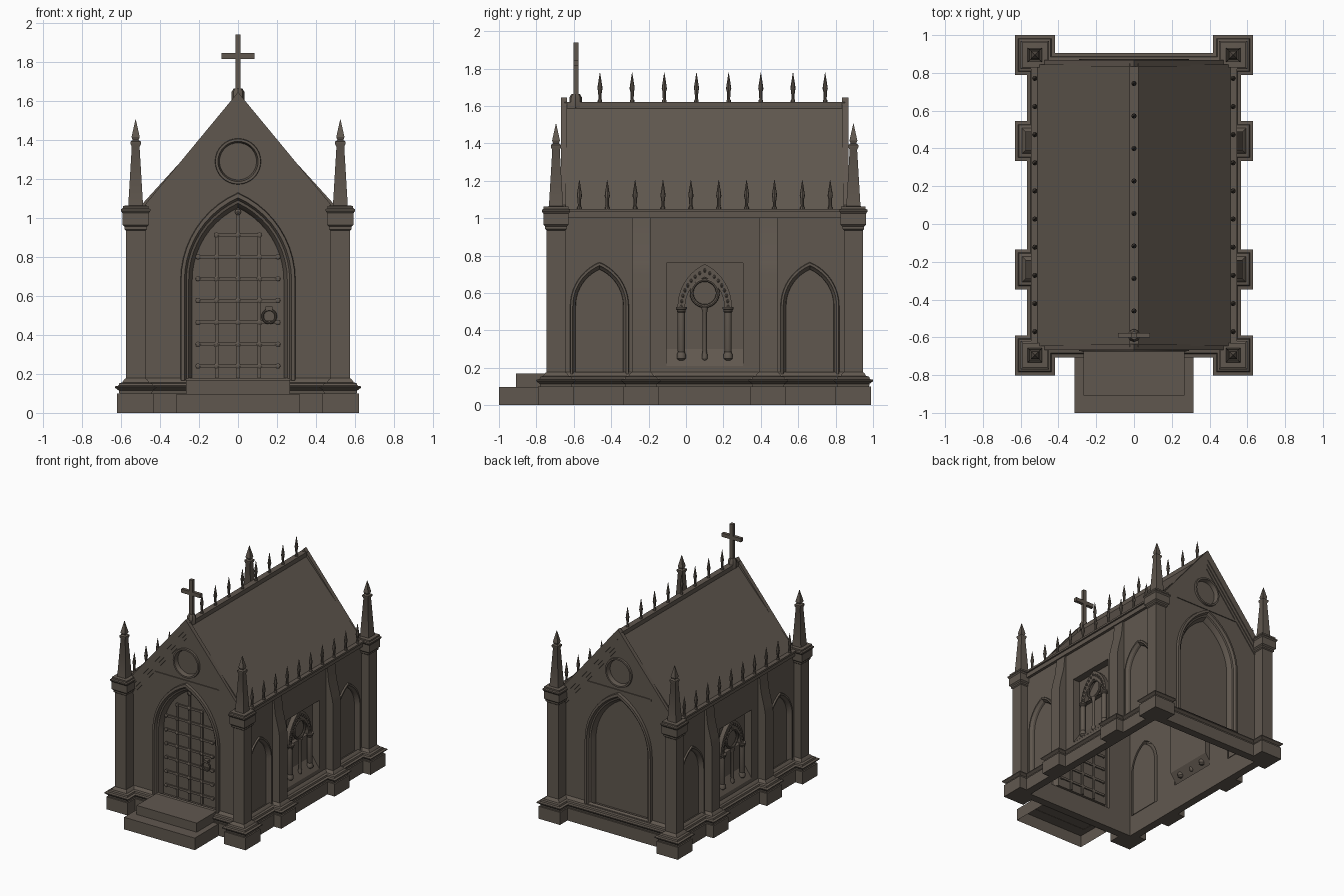
import bpy, math
from mathutils import Matrix, Vector

if "Cube" in bpy.data.objects:
    bpy.data.objects.remove(bpy.data.objects["Cube"])

stone = bpy.data.materials.new("dark_stone")
stone.diffuse_color = (0.118, 0.097, 0.078, 1)
stone.use_nodes = True
stone.node_tree.nodes["Principled BSDF"].inputs["Base Color"].default_value = stone.diffuse_color
I = Matrix.Identity(4)
CY = 0.1                                   # centre of the building in y
MID = Matrix.Translation((0, CY, 0))


def frame(deg):
    """Wall frame: u along the wall, v up, w outwards from the building centre."""
    return MID @ Matrix.Rotation(math.radians(deg), 4, 'Z') @ Matrix.Rotation(math.pi / 2, 4, 'X')


def add(name, me):
    ob = bpy.data.objects.new(name, me)
    bpy.context.collection.objects.link(ob)
    me.materials.clear()
    me.materials.append(stone)
    return ob


def loft(name, M, rings, closed=True, bottom=False, top=False):
    n = len(rings[0])
    verts = [M @ Vector(p) for r in rings for p in r]
    faces = []
    for k in range(len(rings) - 1):
        for i in range(n if closed else n - 1):
            j = (i + 1) % n
            faces.append((k * n + i, k * n + j, k * n + n + j, k * n + n + i))
    if bottom:
        faces.append(tuple(reversed(range(n))))
    if top:
        faces.append(tuple(range(len(verts) - n, len(verts))))
    me = bpy.data.meshes.new(name)
    me.from_pydata(verts, [], faces)
    return add(name, me)


def rect(x0, x1, y0, y1, z):
    return [(x0, y0, z), (x1, y0, z), (x1, y1, z), (x0, y1, z)]


def circle(r, z, n, cx=0, cy=0):
    return [(cx + r * math.cos(2 * math.pi * i / n), cy + r * math.sin(2 * math.pi * i / n), z)
            for i in range(n)]


def arch(h, base, spring, apex, w=0, n=10):
    """Pointed arch, from right foot over the apex to left foot."""
    H = apex - spring
    R = (h * h + H * H) / (2 * h)
    end = math.asin(min(1, H / R))
    right = [(h, base, w)] + [(h - R + R * math.cos(end * i / n), spring + R * math.sin(end * i / n), w)
                              for i in range(n)]
    return right + [(0, apex, w)] + [(-x, y, z) for x, y, z in reversed(right)]


def move(ring, du):
    return [(x + du, y, z) for x, y, z in ring]


def offset(poly, d, z):
    """Grow a right-angled anticlockwise outline by d."""
    out = []
    for i, (x, y) in enumerate(poly):
        a, b = poly[i - 1], poly[(i + 1) % len(poly)]
        n1 = Vector((y - a[1], a[0] - x)).normalized()
        n2 = Vector((b[1] - y, x - b[0])).normalized()
        out.append((x + d * (n1.x + n2.x), y + d * (n1.y + n2.y), z))
    return out


def box(name, M, x0, x1, y0, y1, z0, z1, bottom=True):
    return loft(name, M, [rect(x0, x1, y0, y1, z0), rect(x0, x1, y0, y1, z1)], True, bottom, True)


def turned(name, pos, profile, n=8):
    return loft(name, Matrix.Translation(pos), [circle(r, z, n) for r, z in profile], True, True, True)


def from_curve(name, M, loops, extrude=0, bevel=0):
    cu = bpy.data.curves.new(name, 'CURVE')
    cu.dimensions = '3D' if bevel else '2D'
    if not bevel:
        cu.fill_mode = 'BOTH'
    cu.extrude, cu.bevel_depth, cu.bevel_resolution = extrude, bevel, 2
    for loop in loops:
        s = cu.splines.new('POLY')
        s.points.add(len(loop) - 1)
        for p, q in zip(s.points, loop):
            p.co = (q[0], q[1], 0, 1)
        s.use_cyclic_u = True
    tmp = bpy.data.objects.new("tmp", cu)
    bpy.context.collection.objects.link(tmp)
    dg = bpy.context.evaluated_depsgraph_get()
    me = bpy.data.meshes.new_from_object(tmp.evaluated_get(dg))
    bpy.data.objects.remove(tmp)
    me.transform(M)
    me.name = name
    return add(name, me)


def plate(name, M, loops, w0, w1):
    return from_curve(name, M @ Matrix.Translation((0, 0, (w0 + w1) / 2)), loops, extrude=(w1 - w0) / 2)


def hoop(name, M, u, v, w, r, thick):
    return from_curve(name, M @ Matrix.Translation((u, v, w)), [circle(r, 0, 24)], bevel=thick)


def arch_moulding(name, M, u, h, base, spring, apex, w, steps):
    """Stepped moulding and sill round a pointed recess, closed by a panel."""
    rings = [move(arch(h - d, base, spring, apex - 1.3 * d, w + dw), u) for d, dw in steps]
    loft(name + "_moulding", M, rings)
    loft(name + "_panel", M, [rings[-1]], top=True)


def chevron(a, b, x, s=1.21):
    return [(0, a), (-x, a - s * x), (-x, b - s * x), (0, b), (x, b - s * x), (x, a - s * x)]


# plinth: one moulded band following walls, buttresses and corner piers
q = [(.51, .29), (.575, .29), (.575, .39), (.51, .39), (.51, .745), (.575, .745),
     (.575, .845), (.475, .845), (.475, .75)]
half = q + [(-x, y) for x, y in reversed(q)]
outline = half + [(-x, -y) for x, y in half]
BASE = [(.045, 0), (.045, .1), (.034, .1), (.036, .114), (.056, .129), (.056, .136), (.038, .14),
        (.034, .152), (.018, .157), (.01, .17), (0, .178)]
loft("plinth", MID, [offset(outline, d, z) for d, z in BASE])
plate("plinth_underside", MID, [offset(outline, .045, 0), rect(-.49, .49, -.73, .73, 0)], 0, .002)

# corner piers with capitals and pinnacles
PIER = [(.05, .17), (.05, .935), (.058, .942), (.058, .955), (.068, .965), (.068, 1.025), (.075, 1.035),
        (.075, 1.045), (.066, 1.05), (.066, 1.062), (.038, 1.064), (.02, 1.365), (.027, 1.38),
        (.027, 1.392), (.015, 1.4), (.021, 1.415), (.001, 1.505)]
for sx in (-1, 1):
    for sy in (-1, 1):
        loft("corner_pier", Matrix.Translation((sx * .525, CY + sy * .795, 0)),
             [rect(-h, h, -h, h, z) for h, z in PIER], top=True)

# front and back ends
for deg, side in ((0, "front"), (180, "back")):
    M = frame(deg)
    wall = [(-.5, 0), (.5, 0), (.5, 1.02), (0, 1.61), (-.5, 1.02)]
    plate(side + "_wall", M, [wall, arch(.285, .165, .68, 1.117), circle(.107, 0, 32, 0, 1.29)], .73, .75)
    arch_moulding(side + "_arch", M, 0, .295, .165, .68, 1.13, .75,
                  [(0, 0), (.003, .022), (.02, .024), (.03, .004), (.042, 0), (.058, -.03), (.06, -.04)])
    plate(side + "_gable_coping", M, [chevron(1.645, 1.565, .475)], .735, .768)
    plate(side + "_gable_inner_band", M, [chevron(1.57, 1.525, .475)], .735, .762)
    plate(side + "_gable_lower_band", M, [chevron(1.53, 1.49, .475)], .735, .756)
    box(side + "_gable_string", M, -.29, .29, 1.135, 1.15, .74, .757)
    loft(side + "_medallion", M, [circle(r, w, 32, 0, 1.29) for r, w in
         ((.118, .75), (.116, .765), (.103, .765), (.098, .745), (.095, .73))], top=True)

# door grille, bosses and ring handle
M = frame(0)
for u, top in ((-.11, .92), (0, 1.03), (.11, .92)):
    box("door_upright", M, u - .009, u + .009, .17, top, .7, .722)
for k in range(7):
    v = .24 + k * .112
    reach = .12 if k == 6 else .215
    box("door_crossbar", M, -reach, reach, v - .009, v + .009, .7, .72)
    for u in (-.205, -.11, 0, .11, .205):
        if abs(u) < reach:
            loft("door_boss", M, [circle(r, w, 8, u, v) for r, w in
                 ((.014, .705), (.014, .725), (.007, .73))], top=True)
loft("door_finial", M, [circle(r, w, 8, 0, 1.03) for r, w in
     ((.016, .705), (.016, .722), (.006, .73))], top=True)
hoop("door_handle", M, .16, .495, .735, .034, .006)
box("door_handle_mount", M, .142, .178, .525, .545, .7, .745)

# long sides
for deg, side in ((90, "right"), (270, "left")):
    M = frame(deg)
    loops = [rect(-.75, .75, 0, 1.04, 0), rect(-.205, .205, .21, .76, 0)]
    loops += [move(arch(.15, .165, .53, .756), u) for u in (-.5625, .5625)]
    plate(side + "_wall", M, loops, .49, .51)
    for u in (-.5625, .5625):
        arch_moulding(side + "_blind_arch", M, u, .157, .165, .53, .765, .51,
                      [(0, 0), (.003, .012), (.014, .012), (.02, 0), (.027, -.008), (.03, -.025)])
    # buttresses with sloped heads
    for u in (-.34, .34):
        loft(side + "_buttress", M, [[(u - .05, z, out), (u + .05, z, out), (u + .05, z, .5), (u - .05, z, .5)]
             for z, out in ((.17, .575), (.7, .575), (.76, .565), (.88, .535), (1.0, .522))], top=True)
    # window recess with sloped sill, tracery and colonnettes
    loft(side + "_window_recess", M, [rect(-.205, .205, .21, .76, .511),
                                      rect(-.205, .205, .30, .76, .45)], top=True)
    plate(side + "_window_tracery", M, [arch(.145, .52, .525, .755), arch(.105, .52, .525, .685)], .45, .485)
    hoop(side + "_window_roundel", M, 0, .6, .478, .07, .01)
    for p in arch(.125, .52, .525, .72, .486, 8)[1:-1]:
        turned(side + "_tracery_bead", M @ Vector((p[0], p[1], p[2])),
               [(.004, -.01), (.009, 0), (.004, .01)], 6)
    for u, r in ((-.125, .02), (0, .012), (.125, .02)):
        turned(side + "_window_colonnette", M @ Vector((u, 0, .483)),
               [(r * .6, .238), (r * 1.25, .25), (r * 1.25, .27), (r * .9, .285), (r, .29), (r, .495),
                (r * 1.2, .5), (r * 1.2, .508), (r * 1.5, .515), (r * 1.5, .525)], 14)
    # eaves cornice
    box(side + "_cornice", M, -.745, .745, 1.0, 1.037, .49, .532)
    box(side + "_eaves_ledge", M, -.745, .745, 1.035, 1.05, .5, .545)

# rows of spikes along the eaves
SPIKE = [(.012, 0), (.012, .012), (.008, .018), (.01, .06), (.014, .074), (.012, .09), (.001, .16)]
for sx in (-1, 1):
    for k in range(10):
        turned("eaves_spike", (sx * .525, -.57 + k * .149, 1.045), SPIKE)

# roof, ridge and ridge spikes
plate("roof", frame(0), [chevron(1.612, 1.588, .515, 1.1)], -.745, .745)
box("ridge_cap", I, -.024, .024, -.65, .85, 1.585, 1.62)
for k in range(8):
    turned("ridge_spike", (0, -.46 + k * .172, 1.618), SPIKE)

# ridge cross
turned("cross_base", (0, -.59, 0), [(.034, 1.59), (.034, 1.645), (.022, 1.665)], 8)
box("cross_shaft", I, -.014, .014, -.602, -.576, 1.65, 1.94)
box("cross_arm", I, -.085, .085, -.602, -.576, 1.816, 1.846)

# entrance steps, hollow underneath
box("lower_step", I, -.315, .315, -1.0, -.7, 0, .097, bottom=False)
box("upper_step", I, -.268, .268, -.908, -.645, .095, .17, bottom=False)

for ob in bpy.context.collection.objects:
    ob.select_set(True)
    bpy.context.view_layer.objects.active = ob
bpy.ops.object.shade_smooth_by_angle(angle=math.radians(30))
